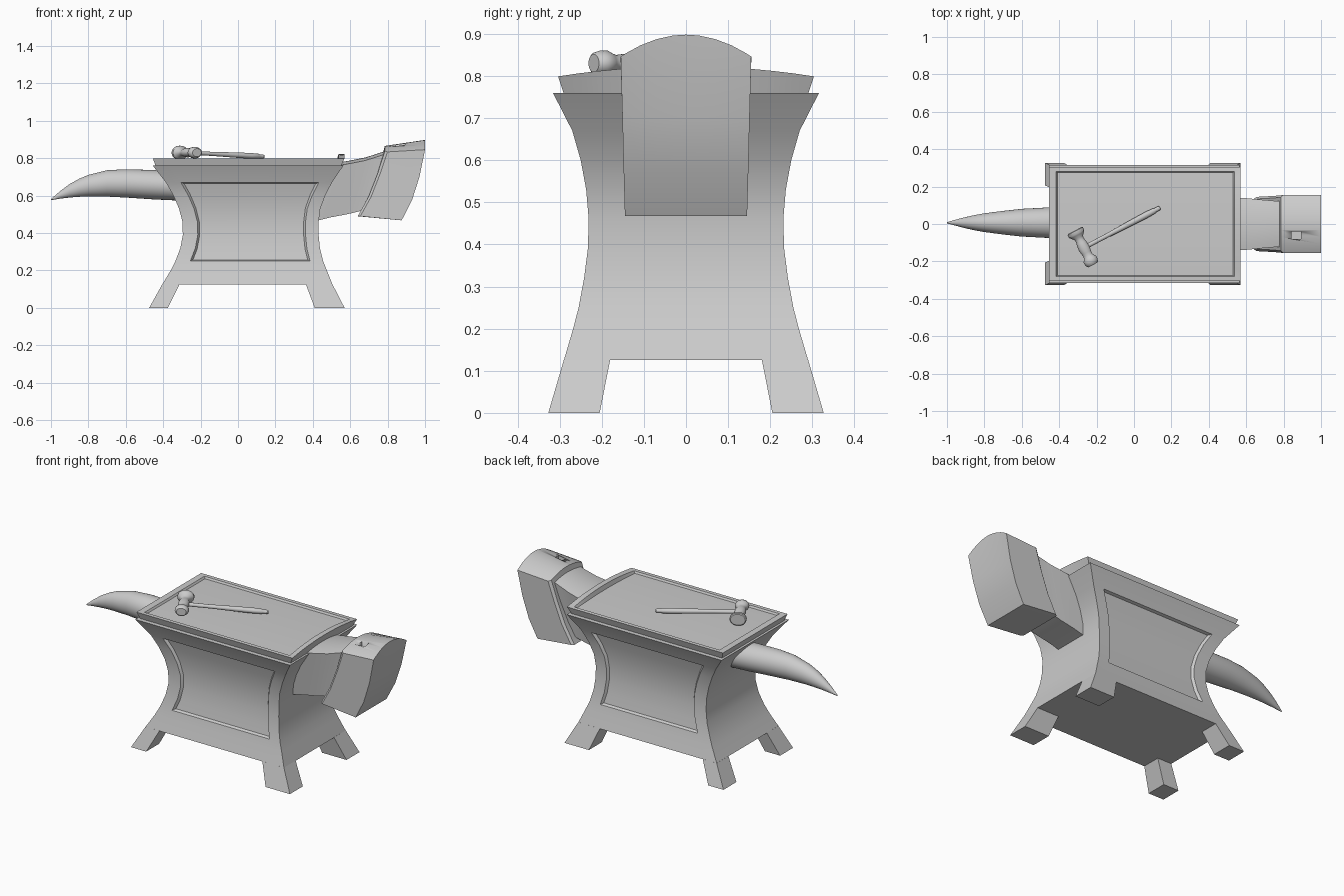
import bpy, bmesh, math
from mathutils import Vector

if "Cube" in bpy.data.objects:
    bpy.data.objects.remove(bpy.data.objects["Cube"])


def loft(rings):
    """Skin closed rings; each end is capped with strips pairing i and n-1-i."""
    bm = bmesh.new()
    vs = [[bm.verts.new(p) for p in r] for r in rings]
    n = len(rings[0])
    grid = [[bm.faces.new((a[i], a[(i + 1) % n], b[(i + 1) % n], b[i]))
             for i in range(n)] for a, b in zip(vs, vs[1:])]
    for r in (vs[0], vs[-1]):
        for i in range(n // 2 - 1):
            bm.faces.new((r[i], r[i + 1], r[n - 2 - i], r[n - 1 - i]))
    bmesh.ops.recalc_face_normals(bm, faces=bm.faces)
    return bm, grid


def finish(bm, name, angle=30):
    me = bpy.data.meshes.new(name)
    bm.to_mesh(me)
    bm.free()
    for p in me.polygons:
        p.use_smooth = True
    me.set_sharp_from_angle(angle=math.radians(angle))
    ob = bpy.data.objects.new(name, me)
    bpy.context.collection.objects.link(ob)
    return ob


def tube(name, stations, u, v, n=32):
    """Elliptical loft through (centre, radius_u, radius_v)."""
    rings = []
    for c, ru, rv in stations:
        rings.append([Vector(c) + u * ru * math.cos(2 * math.pi * i / n)
                      + v * rv * math.sin(2 * math.pi * i / n) for i in range(n)])
    return finish(loft(rings)[0], name, 35)


X, Y, Z = Vector((1, 0, 0)), Vector((0, 1, 0)), Vector((0, 0, 1))

# Waisted body with a recessed panel on front and back: z, left, right, half depth
rows = [(.125, -.405, .505, .29), (.2, -.36, .475, .268), (.25, -.335, .455, .255),
        (.32, -.308, .438, .242), (.39, -.295, .431, .233), (.46, -.297, .431, .231),
        (.53, -.315, .44, .237), (.6, -.345, .466, .25), (.67, -.385, .502, .27),
        (.76, -.455, .563, .316)]
rings = []
for z, a, b, y in rows:
    xs = [a, a + .08, b - .07, b]
    rings.append([(x, -y, z) for x in xs] + [(x, y, z) for x in reversed(xs)])
bm, grid = loft(rings)
for col in (1, 5):
    bmesh.ops.inset_region(bm, faces=[grid[r][col] for r in range(2, 8)],
                           thickness=.01, depth=-.014, use_even_offset=True)
finish(bm, "body")

# Four splayed feet: (outer x, inner x) at the floor and at the body
for side, foot, top in (("left", (-.475, -.375), (-.405, -.313)),
                        ("right", (.57, .41), (.505, .363))):
    for end, s in (("front", -1), ("back", 1)):
        rings = []
        for (xo, xi), yo, yi, z in ((foot, .327, .205, 0), (top, .29, .18, .126)):
            rings.append([(xo, s * yo, z), (xi, s * yo, z), (xi, s * yi, z), (xo, s * yi, z)])
        finish(loft(rings)[0], f"{end}_{side}_foot")

# Top plate: raised rim, shallow tray, right edge crowned upward
ts = [i / 6 - 1 for i in range(13)]
rings = []
for a, b, y, z, crown in ((-.44, .55, .29, .758, 0), (-.455, .57, .304, .799, .024),
                          (-.417, .538, .281, .799, .024), (-.41, .53, .275, .788, .01)):
    rings.append([(a, t * y, z) for t in ts]
                 + [(b, t * y, z + crown * (1 - t * t)) for t in reversed(ts)])
finish(loft(rings)[0], "top_plate")

# Horn: x, bottom z, top z, half width
horn = [(-1, .576, .582, .003), (-.95, .584, .625, .017), (-.9, .59, .662, .03),
        (-.85, .594, .69, .041), (-.8, .596, .711, .05), (-.7, .595, .736, .063),
        (-.6, .59, .741, .074), (-.45, .58, .737, .082), (-.28, .572, .728, .088)]
tube("horn", [((x, .007, (lo + hi) / 2), w, (hi - lo) / 2) for x, lo, hi, w in horn], Y, Z)

# Heel arm: bottom x/z, top edge x/z, bottom and top half widths
rings = []
for xb, zb, xt, zt, wb, wt in ((.40, .46, .50, .755, .10, .14), (.50, .485, .60, .772, .10, .138),
                               (.58, .50, .68, .788, .10, .13), (.64, .514, .75, .81, .10, .124),
                               (.69, .53, .82, .835, .10, .124)):
    rings.append([(xb, t * wb, zb) for t in ts]
                 + [(xt, t * wt, zt + .016 * (1 - t * t)) for t in reversed(ts)])
finish(loft(rings)[0], "heel_arm")

# Heel head: curved sides, crowned top, chamfered inner corners
hs = [-1, -.92, -.7, -.45, -.2, 0, .2, .45, .7, .92, 1]
rings = []
for xb, zb, xf, zf, w, cb, cf in ((.64, .49, .875, .468, .145, 0, 0),
                                  (.698, .595, .93, .575, .148, 0, 0),
                                  (.745, .715, .97, .70, .151, 0, 0),
                                  (.785, .834, 1.0, .846, .155, .032, .052)):
    rings.append([(xb + (.014 if abs(t) == 1 else 0), t * w, zb + cb * (1 - t * t)) for t in hs]
                 + [(xf, t * w, zf + cf * (1 - t * t)) for t in reversed(hs)])
head = finish(loft(rings)[0], "heel_head")

# Square tool hole in the heel head
bm = bmesh.new()
bmesh.ops.create_cube(bm, size=1)
for v in bm.verts:
    v.co = (.868 + v.co.x * .05, -.06 + v.co.y * .04, .88 + v.co.z * .12)
cutter = finish(bm, "hole_cutter")
cutter.hide_render = True
cutter.display_type = 'WIRE'
cut = head.modifiers.new("hole", 'BOOLEAN')
cut.operation = 'DIFFERENCE'
cut.object = cutter
cut.solver = 'EXACT'

# Hammer lying in the tray
along = Vector((.885, .465, 0)).normalized()
across = Vector((along.y, -along.x, 0))
centre = Vector((-.268, -.127, .83))
profile = [(-.104, .036), (-.1, .041), (-.083, .041), (-.076, .036), (-.06, .023), (-.045, .021),
           (-.03, .024), (0, .028), (.03, .024), (.045, .022), (.058, .027), (.07, .034),
           (.085, .034), (.1, .029), (.104, .024)]
tube("hammer_head", [(centre + across * t, r * 1.12, r * .9) for t, r in profile], along, Z, 24)
grip = [(0, .013), (.06, .012), (.14, .012), (.22, .014), (.3, .016), (.38, .017),
        (.425, .015), (.43, .012), (.455, .012), (.46, .008)]
tube("hammer_handle", [(centre + along * t - Z * t * .045, r, r * .9) for t, r in grip],
     across, Z, 20)
